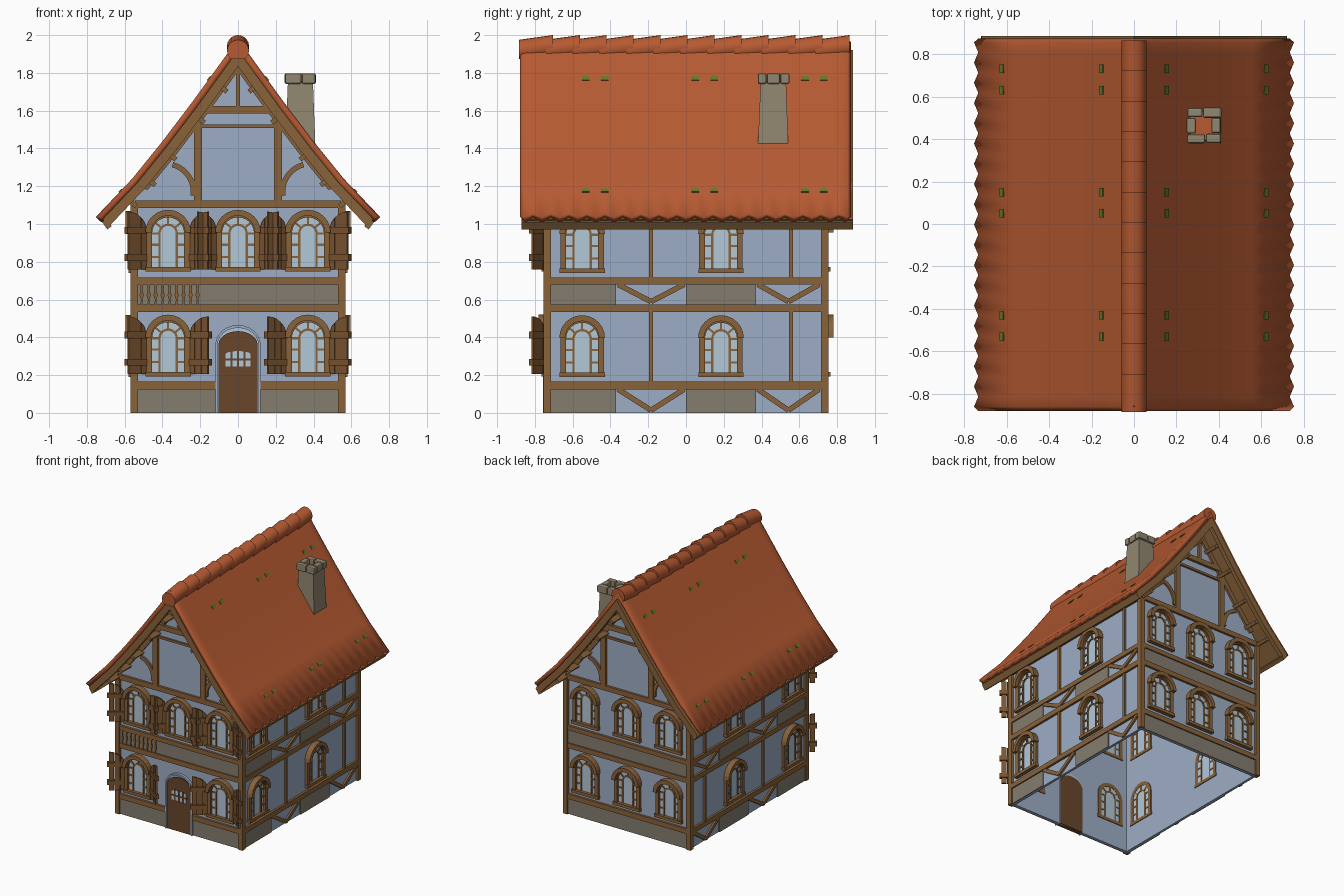
import bpy, bmesh
from math import sin, cos, pi, radians, sqrt
from mathutils import Matrix, Vector

cube = bpy.data.objects.get("Cube")
if cube:
    bpy.data.objects.remove(cube, do_unlink=True)

COLOURS = {"plaster": "9DAEC5", "timber": "89623A", "shutter_wood": "7C5530", "door_wood": "68462B",
           "roof_tile": "B65A32", "stone": "857D6F", "chimney_stone": "91866F",
           "glass": "B3C8D9", "moss": "62792C"}
mats = {}
for name, code in COLOURS.items():
    rgb = [int(code[i:i + 2], 16) / 255 for i in (0, 2, 4)]
    lin = [c / 12.92 if c < 0.04 else ((c + 0.055) / 1.055) ** 2.4 for c in rgb] + [1]
    m = mats[name] = bpy.data.materials.new(name)
    m.use_nodes = True
    m.diffuse_color = lin
    m.node_tree.nodes["Principled BSDF"].inputs["Base Color"].default_value = lin

parts = {}


def prism(part, colour, pts, d0, d1, f):
    """Extrude a flat outline from depth d0 to d1 through the mapping f(u, d, z)."""
    bm = parts.setdefault((part, colour), bmesh.new())
    a, b = ([bm.verts.new(f(u, d, z)) for u, z in pts] for d in (d0, d1))
    bm.faces.new(a)
    bm.faces.new(b[::-1])
    n = len(pts)
    for i in range(n):
        bm.faces.new((a[i], b[i], b[(i + 1) % n], a[(i + 1) % n]))


def rect(u0, u1, z0, z1):
    return [(u0, z0), (u1, z0), (u1, z1), (u0, z1)]


def bar(p, q, w):
    p, q = Vector(p), Vector(q)
    n = Vector((p.y - q.y, q.x - p.x)).normalized() * w / 2
    return [tuple(v) for v in (p - n, q - n, q + n, p + n)]


def arc(u, z, r, a0=0, a1=180, n=12, rz=None):
    angles = [radians(a0 + (a1 - a0) * i / n) for i in range(n + 1)]
    return [(u + r * cos(a), z + (rz or r) * sin(a)) for a in angles]


def band(u, z, r0, r1, a0=0, a1=180):
    return arc(u, z, r1, a0, a1) + arc(u, z, r0, a0, a1)[::-1]


def wall_map(angle, dist, sign=1):
    rot = Matrix.Rotation(radians(angle), 3, 'Z')
    return lambda u, d, z: rot @ Vector((u * sign, -dist - d, z))


def cross(u, d, z):
    return Vector((u, d, z))


FRONT, BACK = wall_map(0, 0.735), wall_map(180, 0.735)
SIDES = [wall_map(90, 0.55), wall_map(270, 0.55, -1)]

# Roof slope profile, shared by roof, gables and barge boards
SLOPE = [(0, 1.98), (0.13, 1.8), (0.25, 1.635), (0.406, 1.43), (0.56, 1.24), (0.745, 1.045)]


def under(t):
    return [(0, 1.98 - 1.71 * t)] + [(x - 0.79 * t, z - 0.62 * t) for x, z in SLOPE[1:]]


def roof_z(x):
    for (x0, z0), (x1, z1) in zip(SLOPE, SLOPE[1:]):
        if x <= x1:
            return z0 + (z1 - z0) * (x - x0) / (x1 - x0)


# Arched window with hood, sill and glazing bars
def window(f, u, base):
    spring = base + 0.19
    prism("window_glass", "glass", [(u - 0.09, base), (u + 0.09, base)] + arc(u, spring, 0.09), -0.023, 0.004, f)
    outer = [(u + 0.115, base)] + arc(u, spring, 0.115) + [(u - 0.115, base)]
    inner = [(u - 0.085, base)] + arc(u, spring, 0.085)[::-1] + [(u + 0.085, base)]
    prism("window_frames", "timber", outer + inner, -0.026, 0.02, f)
    prism("window_sills", "timber", rect(u - 0.12, u + 0.12, base - 0.012, base + 0.012), -0.026, 0.03, f)
    prism("window_hoods", "timber", band(u, spring + 0.004, 0.09, 0.121), 0, 0.045, f)
    bars = [band(u, spring, 0.04, 0.052)]
    for s in (-1, 1):
        bars.append(rect(u + s * 0.046 - 0.006, u + s * 0.046 + 0.006, base, spring))
        bars += [bar((u + s * 0.046, base + h), (u + s * 0.09, base + h), 0.011) for h in (0.065, 0.13, 0.19)]
    for a in (40, 90, 140):
        c, s = cos(radians(a)), sin(radians(a))
        bars.append(bar((u + 0.045 * c, spring + 0.045 * s), (u + 0.09 * c, spring + 0.09 * s), 0.011))
    for b in bars:
        prism("glazing_bars", "timber", b, -0.026, 0.011, f)


# Plank shutters standing half open
def shutters(f, u, base):
    a, w = radians(36), 0.125
    for side in (-1, 1):
        def leaf(s, t, z):
            return f(u + side * (0.112 + s * cos(a) - t * sin(a)), 0.005 + s * sin(a) + t * cos(a), base + z)
        top = lambda s: 0.18 + sqrt(max(0, w * w - (w - s) ** 2))
        for i in range(3):
            s0, s1 = w * i / 3 + 0.0015, w * (i + 1) / 3 - 0.0015
            curve = [(s, top(s)) for s in (s1, (s0 + s1) / 2, s0)]
            prism("shutter_planks", "shutter_wood", [(s0, 0), (s1, 0)] + curve, -0.007, 0.007, leaf)
        for z in (0.045, 0.19):
            prism("shutter_cleats", "shutter_wood", rect(0.01, 0.137, z, z + 0.035), -0.014, 0.014, leaf)


# Plaster walls, open underneath
gable = [p for p in under(0.06) if p[0] < 0.5]
outline = [(0.55, 0), (0.55, 1.13)] + gable[::-1]
outline += [(-x, z) for x, z in outline[-2::-1]]
for f in (FRONT, BACK):
    prism("gable_walls", "plaster", outline, -0.02, 0, f)
for f in SIDES:
    prism("side_walls", "plaster", rect(-0.73, 0.73, 0, 1.13), -0.02, 0, f)

# Corner posts
for sx in (-1, 1):
    for sy in (-1, 1):
        prism("corner_posts", "timber", rect(sx * 0.53, sx * 0.568, 0, 1.1), sy * 0.715, sy * 0.755, cross)

# Timber beams, stone bands and windows of the gable ends
LEVELS = [(0.125, 0.165), (0.535, 0.575), (0.68, 0.716), (1.085, 1.125)]
for f in (FRONT, BACK):
    for i, (z0, z1) in enumerate(LEVELS):
        spans = [(-0.535, -0.115), (0.115, 0.535)] if f is FRONT and i == 0 else [(-0.545, 0.545)]
        for u0, u1 in spans:
            prism("gable_beams", "timber", rect(u0, u1, z0, z1), 0, 0.018, f)
            if i < 2:
                zs = (0, 0.125) if i == 0 else (0.575, 0.68)
                prism("stone_bands", "stone", rect(u0, u1, *zs), 0, 0.008, f)
    for u in (-0.37, 0, 0.37):
        window(f, u, 0.76)
        if u or f is BACK:
            window(f, u, 0.205)
        if f is FRONT:
            shutters(f, u, 0.76)
            if u:
                shutters(f, u, 0.205)
    # Gable framing: posts, collars, king post and curved braces
    for s in (-1, 1):
        prism("gable_posts", "timber", rect(s * 0.19, s * 0.233, 1.12, 1.62), 0, 0.018, f)
        prism("gable_braces", "timber", [(s * x, z) for x, z in band(-0.385, 1.17, 0.135, 0.163, -8, 75)], 0, 0.014, f)
        slope = under(0.06)[:-1] + under(0.1)[-2::-1]
        prism("gable_rafters", "timber", [(s * x, z) for x, z in slope], 0, 0.016, f)
        for x in (0.15, 0.27, 0.42, 0.53, 0.63):
            z = roof_z(x)
            p, q = (s * (x - 0.06), z - 0.047), (s * (x - 0.092), z - 0.072)
            prism("purlin_ends", "timber", bar(p, q, 0.025), -0.01, 0.12, f)
    prism("gable_collars", "timber", rect(-0.2, 0.2, 1.585, 1.625), 0, 0.02, f)
    prism("gable_collars", "timber", rect(-0.2, 0.2, 1.508, 1.526), 0, 0.014, f)
    prism("king_posts", "timber", rect(-0.011, 0.011, 1.62, 1.88), 0, 0.016, f)

# Balusters on the front band
for i in range(9):
    u = -0.51 + i * 0.037
    shape = [(0.006, 0.575), (0.004, 0.6), (0.011, 0.622), (0.005, 0.65), (0.009, 0.68)]
    pts = [(u + w, z) for w, z in shape] + [(u - w, z) for w, z in shape[::-1]]
    prism("balusters", "timber", pts, 0.005, 0.016, FRONT)

# Long sides: beams, studs, stone panels, V braces and windows
for f in SIDES:
    for z0, z1 in LEVELS:
        prism("side_beams", "timber", rect(-0.72, 0.72, z0, z1), 0, 0.018, f)
    for z0, z1 in ((0.165, 0.535), (0.716, 1.085)):
        for u in (-0.185, 0.555):
            prism("side_studs", "timber", rect(u - 0.011, u + 0.011, z0, z1), 0, 0.014, f)
        for u in (-0.55, 0.185):
            window(f, u, z0 + 0.037)
    for z0, z1 in ((0, 0.125), (0.575, 0.68)):
        for u0, u1 in ((-0.72, -0.37), (0, 0.37)):
            prism("stone_panels", "stone", rect(u0, u1, z0, z1), 0, 0.008, f)
        for u0, u1 in ((-0.37, 0), (0.37, 0.715)):
            mid = (u0 + u1) / 2
            for u in (u0 + 0.01, u1 - 0.01):
                prism("side_braces", "timber", bar((u, z1), (mid, z0 + 0.014), 0.028), 0, 0.014, f)

# Front door with arched surround and a small barred light
def door_arch(w, spring, rise):
    return [(w, 0)] + arc(0, spring, w, rz=rise) + [(-w, 0)]


prism("door_surround", "plaster", door_arch(0.12, 0.36, 0.105) + door_arch(0.108, 0.36, 0.09)[::-1], 0, 0.022, FRONT)
prism("door_fanlight", "glass", door_arch(0.109, 0.36, 0.092), -0.022, 0.004, FRONT)
prism("door_leaf", "door_wood", door_arch(0.104, 0.36, 0.073), -0.026, 0.014, FRONT)
prism("door_light", "glass", [(-0.065, 0.245), (0.065, 0.245)] + arc(0, 0.312, 0.065, rz=0.015), 0.01, 0.017, FRONT)
for u in (-0.034, 0, 0.034):
    prism("door_bars", "door_wood", rect(u - 0.005, u + 0.005, 0.24, 0.33), 0.012, 0.021, FRONT)
prism("door_bars", "door_wood", rect(-0.068, 0.068, 0.278, 0.288), 0.012, 0.021, FRONT)

# Barge boards, roof deck and moss tufts on both slopes
for s in (-1, 1):
    for name, t, y0, y1 in (("roof_deck", 0.065, -0.86, 0.86), ("barge_boards", 0.085, -0.872, -0.835),
                            ("barge_boards", 0.085, 0.85, 0.885)):
        pts = under(0.035) + under(t)[::-1]
        prism(name, "timber", [(s * x, z) for x, z in pts], y0, y1, cross)
    prism("eave_boards", "timber", bar((s * 0.708, 1.02), (s * 0.68, 0.98), 0.03), -0.87, 0.885, cross)
    for x in (0.153, 0.622):
        for y in (-0.53, -0.43, 0.05, 0.15, 0.63, 0.73):
            p, q = ((s * (x + e), roof_z(x + e) + 0.002) for e in (-0.008, 0.008))
            prism("moss", "moss", bar(p, q, 0.008), y - 0.02, y + 0.02, cross)

# Overlapping ridge tiles, each tipped up toward the back
for i in range(12):
    y = -0.885 + i * 0.1427
    tip = lambda u, d, z: Vector((u, y + d, z + d * 0.14))
    prism("ridge_tiles", "roof_tile", arc(0, 1.917, 0.058, -50, 230, 16), 0, 0.18, tip)

# Chimney shaft and cap stones
bm = parts.setdefault(("chimney_shaft", "chimney_stone"), bmesh.new())
rings = []
for x0, x1, y0, y1, z in ((0.25, 0.41, 0.38, 0.542, 1.4), (0.264, 0.397, 0.395, 0.53, 1.75)):
    rings.append([bm.verts.new((x, y, z)) for x, y in rect(x0, x1, y0, y1)])
bm.faces.new(rings[0])
bm.faces.new(rings[1])
for i in range(4):
    j = (i + 1) % 4
    bm.faces.new((rings[0][i], rings[0][j], rings[1][j], rings[1][i]))
prism("flue", "roof_tile", rect(0.28, 0.38, 1.748, 1.756), 0.41, 0.51, cross)
for x0, x1, y0, y1 in ((0.25, 0.335, 0.38, 0.422), (0.338, 0.41, 0.382, 0.425), (0.252, 0.322, 0.503, 0.546),
                       (0.325, 0.412, 0.5, 0.548), (0.247, 0.291, 0.426, 0.5), (0.364, 0.408, 0.428, 0.498)):
    prism("chimney_cap", "chimney_stone", rect(x0, x1, 1.742, 1.798), y0, y1, cross)

# Turn the collected parts into objects
def make(name, colour, bm):
    mesh = bpy.data.meshes.new(name)
    bm.to_mesh(mesh)
    bm.free()
    mesh.materials.append(mats[colour])
    ob = bpy.data.objects.new(name, mesh)
    bpy.context.collection.objects.link(ob)
    return ob


for (name, colour), bm in parts.items():
    bmesh.ops.recalc_face_normals(bm, faces=bm.faces)
    ob = make(name, colour, bm)
    if name == "chimney_cap":
        bev = ob.modifiers.new("rounded", 'BEVEL')
        bev.width, bev.segments = 0.009, 2

# Tiled roof slope with a toothed eave and rolled ends
bm = bmesh.new()
n = 36
ys = [-0.88] + [-0.86 + 1.715 * i / n for i in range(n + 1)] + [0.873]
grid = []
for i, y in enumerate(ys):
    drop = 0.018 if i in (0, len(ys) - 1) else 0
    tooth = 0.02 * (i % 2)
    grid.append([bm.verts.new((x, y, z - drop)) for x, z in SLOPE[:-1]]
                + [bm.verts.new((0.733 + tooth, y, 1.057 - tooth - drop))])
for a, b in zip(grid, grid[1:]):
    for j in range(len(SLOPE) - 1):
        bm.faces.new((a[j], a[j + 1], b[j + 1], b[j]))
roof = make("roof_slopes", "roof_tile", bm)
sol = roof.modifiers.new("thickness", 'SOLIDIFY')
sol.thickness, sol.offset = 0.04, -1
roof.modifiers.new("both_sides", 'MIRROR')

# Smooth the curved roof parts
bpy.ops.object.select_all(action='DESELECT')
for ob in (roof, bpy.data.objects["ridge_tiles"]):
    ob.select_set(True)
    bpy.context.view_layer.objects.active = ob
bpy.ops.object.shade_smooth_by_angle(angle=radians(35))
